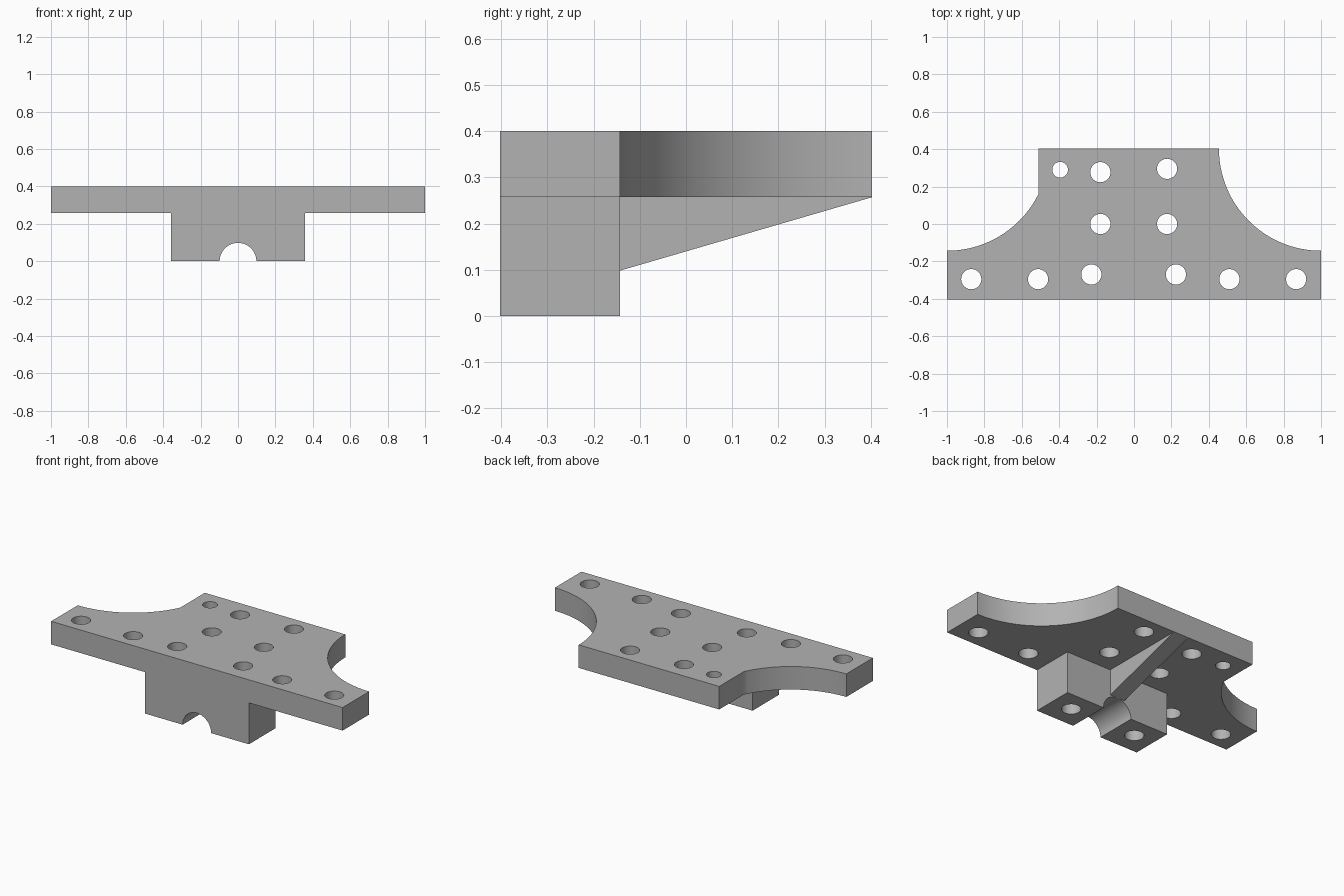
import bpy, bmesh, math
from mathutils import Matrix

cube = bpy.data.objects.get("Cube")
if cube:
    bpy.data.objects.remove(cube)

grey = bpy.data.materials.new("plain grey")
grey.use_nodes = True
colour = (0.45, 0.45, 0.45, 1)
grey.diffuse_color = colour
grey.node_tree.nodes["Principled BSDF"].inputs["Base Color"].default_value = colour

TOP, UNDER = 0.4, 0.257
FRONT, BACK, STEP = -0.403, 0.403, -0.143
RADIUS = BACK - STEP


def prism(name, points, offset, matrix=Matrix()):
    """Extrude a flat outline by offset, then place it with matrix."""
    bm = bmesh.new()
    face = bm.faces.new([bm.verts.new(p) for p in points])
    moved = bmesh.ops.extrude_face_region(bm, geom=[face])["geom"]
    bmesh.ops.translate(bm, vec=offset,
                        verts=[v for v in moved if isinstance(v, bmesh.types.BMVert)])
    bmesh.ops.transform(bm, matrix=matrix, verts=bm.verts)
    bmesh.ops.recalc_face_normals(bm, faces=bm.faces)
    mesh = bpy.data.meshes.new(name)
    bm.to_mesh(mesh)
    bm.free()
    mesh.materials.append(grey)
    obj = bpy.data.objects.new(name, mesh)
    bpy.context.collection.objects.link(obj)
    return obj


def arc(cx, cy, r, start, end, steps):
    angles = [math.radians(start + (end - start) * i / steps) for i in range(steps + 1)]
    return [(cx + r * math.cos(a), cy + r * math.sin(a)) for a in angles]


def combine(target, other, operation):
    mod = target.modifiers.new("combine", "BOOLEAN")
    mod.operation, mod.solver, mod.object = operation, "EXACT", other
    bpy.context.view_layer.objects.active = target
    bpy.ops.object.modifier_apply(modifier=mod.name)
    bpy.data.objects.remove(other)


# Plate with a concave sweep at each back corner; the right one ends in a straight side
side = -0.51
meet = math.degrees(math.acos((side + 1) / RADIUS))
right_sweep = arc(-1, BACK, RADIUS, -meet, -90, 24)
left_sweep = arc(1, BACK, RADIUS, -90, -180, 32)
outline = [(-1, FRONT), (1, FRONT)] + left_sweep + [(side, BACK)] + right_sweep
bracket = prism("mounting_bracket", [(x, y, UNDER) for x, y in outline], (0, 0, TOP - UNDER))

# Block below the front edge, with a half-round channel
half = 0.357
profile = [(-half, 0)] + arc(0, 0, 0.098, 180, 0, 32) + [(half, 0), (half, 0.33), (-half, 0.33)]
block = prism("block", [(x, FRONT, z) for x, z in profile], (0, STEP - FRONT, 0))
combine(bracket, block, "UNION")

# Tapered rib running from the block to the back edge
rib_side = [(STEP - 0.02, 0.33), (STEP - 0.02, 0.098), (STEP, 0.098), (BACK, UNDER), (BACK, 0.33)]
rib = prism("rib", [(-0.05, y, z) for y, z in rib_side], (0.1, 0, 0))
combine(bracket, rib, "UNION")

# Bolt holes, each right through
holes = [(x, -0.295, 0.054) for x in (-0.87, -0.513, 0.51, 0.867)]
holes += [(x, -0.27, 0.054) for x in (-0.228, 0.224)]
holes += [(x, 0, 0.054) for x in (-0.18, 0.177)]
holes += [(-0.18, 0.277, 0.054), (0.177, 0.295, 0.054), (-0.395, 0.29, 0.042)]
for x, y, r in holes:
    ring = arc(x, y, r, 0, 348.75, 31)
    drill = prism("drill", [(u, v, -0.1) for u, v in ring], (0, 0, 0.6))
    combine(bracket, drill, "DIFFERENCE")

# Smooth curves, sharp edges
bpy.ops.object.select_all(action="DESELECT")
bracket.select_set(True)
bpy.context.view_layer.objects.active = bracket
bpy.ops.object.shade_smooth_by_angle(angle=math.radians(30))
